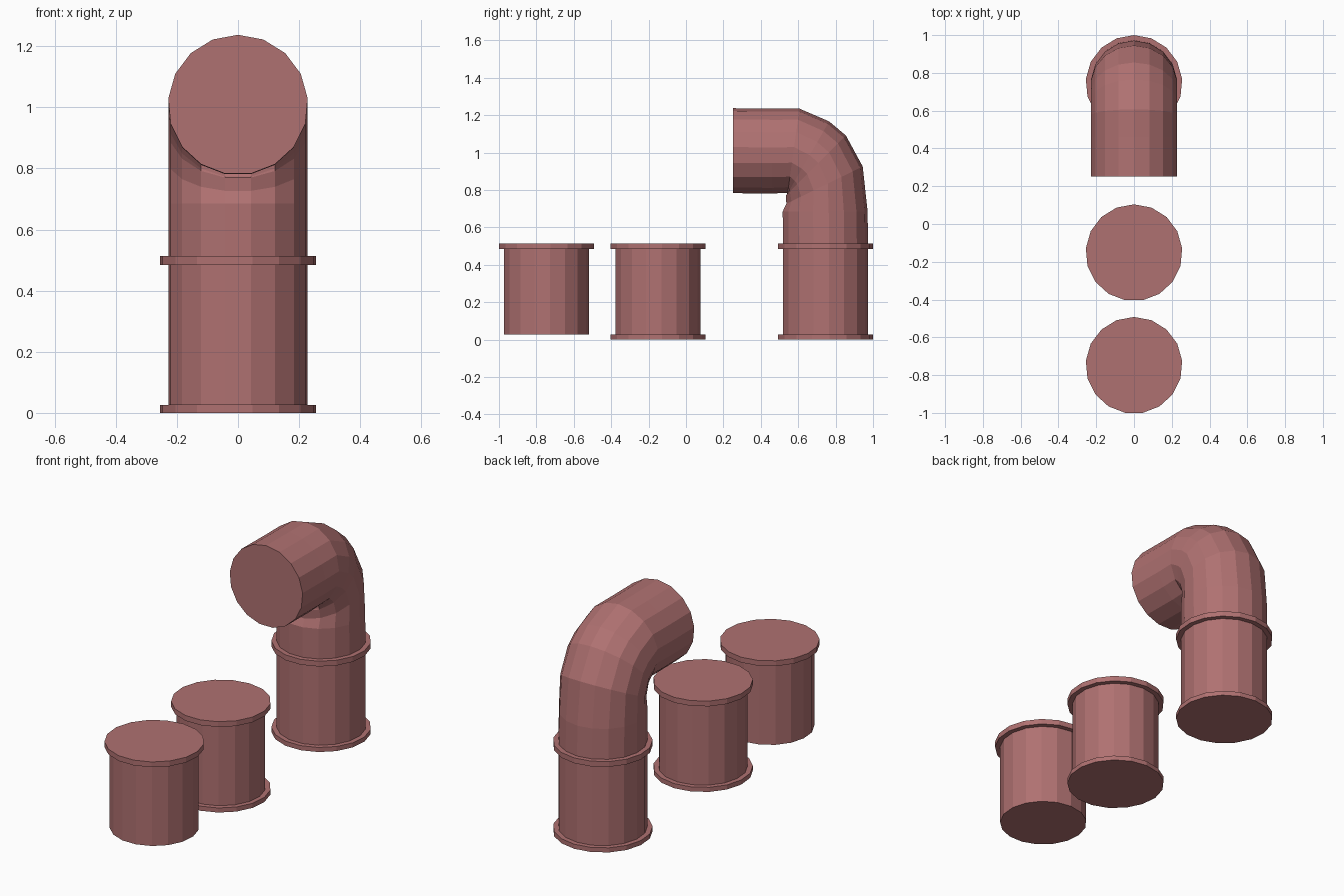
import bpy, bmesh, math

if "Cube" in bpy.data.objects:
    bpy.data.objects.remove(bpy.data.objects["Cube"])

SIDES = 17
R_PIPE, R_FLANGE = 0.229, 0.256

clay = bpy.data.materials.new("dusty red")
clay.diffuse_color = (0.43, 0.165, 0.165, 1)
clay.use_nodes = True
clay.node_tree.nodes["Principled BSDF"].inputs["Base Color"].default_value = clay.diffuse_color


def sweep(name, rings):
    """Closed tube through rings (y, z, tilt in degrees, radius); tilt 0 = horizontal ring."""
    bm = bmesh.new()
    loops = []
    for y, z, tilt, r in rings:
        t = math.radians(tilt)
        loop = []
        for i in range(SIDES):
            a = 2 * math.pi * i / SIDES
            across = r * math.cos(a)      # first vertex lies on the outer side
            loop.append(bm.verts.new((r * math.sin(a),
                                      y + across * math.cos(t),
                                      z + across * math.sin(t))))
        loops.append(loop)
    for a, b in zip(loops, loops[1:]):
        for i in range(SIDES):
            j = (i + 1) % SIDES
            bm.faces.new((a[i], a[j], b[j], b[i]))
    bm.faces.new(loops[0])
    bm.faces.new(loops[-1])
    bmesh.ops.recalc_face_normals(bm, faces=bm.faces)
    mesh = bpy.data.meshes.new(name)
    bm.to_mesh(mesh)
    bm.free()
    mesh.materials.append(clay)
    obj = bpy.data.objects.new(name, mesh)
    bpy.context.collection.objects.link(obj)
    return obj


def cylinder(name, y, z0, z1, r):
    return sweep(name, [(y, z0, 0, r), (y, z1, 0, r)])


# Three straight pipe sections with collars; the front one has no bottom collar
for label, y, has_base in (("front", -0.748, False),
                           ("middle", -0.152, True),
                           ("back", 0.744, True)):
    cylinder(label + "_pipe", y, 0.026, 0.484, R_PIPE)
    cylinder(label + "_top_collar", y, 0.484, 0.514, R_FLANGE)
    if has_base:
        cylinder(label + "_base_collar", y, 0, 0.026, R_FLANGE)

# Elbow on the back pipe, bending toward the front
path = [(0.744, 0.514, 0), (0.742, 0.685, 0), (0.739, 0.825, 26),
        (0.693, 0.929, 45), (0.651, 0.968, 60), (0.575, 1.008, 82),
        (0.460, 1.006, 90), (0.252, 1.008, 90)]
sweep("elbow_pipe", [(y, z, t, R_PIPE) for y, z, t in path])
